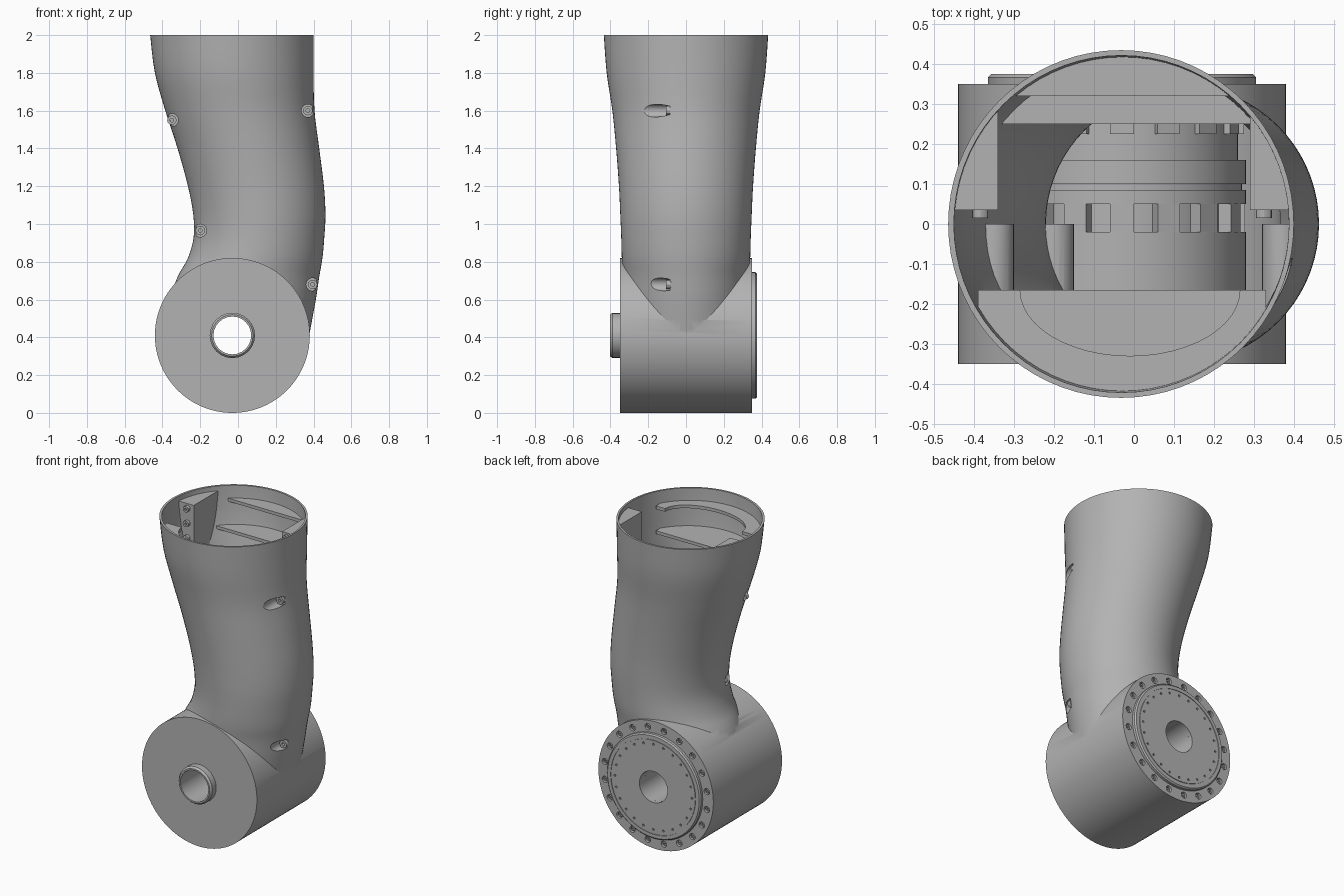
import bpy, bmesh
from math import sin, cos, pi, radians
from mathutils import Matrix

if "Cube" in bpy.data.objects:
    bpy.data.objects.remove(bpy.data.objects["Cube"], do_unlink=True)

grey = bpy.data.materials.new("plain_grey")
grey.use_nodes = True
grey.diffuse_color = (0.45, 0.45, 0.45, 1)
grey.node_tree.nodes["Principled BSDF"].inputs["Base Color"].default_value = (0.45, 0.45, 0.45, 1)

AX, AZ = -0.03, 0.41   # drum axis, running along y
parts = []


def make(name, bm):
    bmesh.ops.recalc_face_normals(bm, faces=bm.faces)
    mesh = bpy.data.meshes.new(name)
    bm.to_mesh(mesh)
    bm.free()
    obj = bpy.data.objects.new(name, mesh)
    bpy.context.collection.objects.link(obj)
    parts.append(obj)
    return obj


def drop(*objs):
    for o in objs:
        parts.remove(o)
        bpy.data.objects.remove(o, do_unlink=True)


def boolean(obj, other, op="DIFFERENCE", keep=False):
    mod = obj.modifiers.new("cut", "BOOLEAN")
    mod.operation, mod.object, mod.solver = op, other, "EXACT"
    bpy.context.view_layer.update()
    graph = bpy.context.evaluated_depsgraph_get()
    mesh = bpy.data.meshes.new_from_object(obj.evaluated_get(graph))
    obj.modifiers.clear()
    obj.data = mesh
    if not keep:
        drop(other)


def rods(name, spots, r, y0, y1, segs=24):
    """Solid cylinders along y at the given x, z spots."""
    bm = bmesh.new()
    for x, z in spots:
        m = Matrix.Translation((x, (y0 + y1) / 2, z)) @ Matrix.Rotation(pi / 2, 4, "X")
        bmesh.ops.create_cone(bm, cap_ends=True, segments=segs, radius1=r,
                              radius2=r, depth=y1 - y0, matrix=m)
    return make(name, bm)


def lathe(name, profile, spots=((AX, AZ),), segs=64):
    """Closed (radius, y) profile turned about y axes at the spots."""
    bm = bmesh.new()
    for x, z in spots:
        rings = [[bm.verts.new((x + r * cos(2 * pi * i / segs), y, z + r * sin(2 * pi * i / segs)))
                  for r, y in profile] for i in range(segs)]
        n = len(profile)
        for i in range(segs):
            a, b = rings[i], rings[(i + 1) % segs]
            for k in range(n):
                j = (k + 1) % n
                bm.faces.new((a[k], a[j], b[j], b[k]))
    return make(name, bm)


def box(name, x0, x1, y0, y1, z0, z1):
    bm = bmesh.new()
    bmesh.ops.create_cube(bm, size=1)
    bmesh.ops.scale(bm, vec=(x1 - x0, y1 - y0, z1 - z0), verts=bm.verts)
    bmesh.ops.translate(bm, vec=((x0 + x1) / 2, (y0 + y1) / 2, (z0 + z1) / 2), verts=bm.verts)
    return make(name, bm)


def circle(r, count, phase=0.0):
    return [(AX + r * cos(2 * pi * (i + phase) / count),
             AZ + r * sin(2 * pi * (i + phase) / count)) for i in range(count)]


# Limb sections: height, -x edge, +x edge, half depth
SECTIONS = [(0.4, -.40, .375, .33), (0.6, -.36, .412, .335), (0.72, -.32, .43, .335),
            (0.82, -.265, .447, .34), (0.93, -.235, .457, .343), (1.05, -.237, .463, .348),
            (1.2, -.265, .455, .355), (1.4, -.32, .43, .37), (1.6, -.385, .405, .39),
            (1.8, -.44, .40, .42), (2.0, -.465, .40, .435)]


def smooth_sections(steps=4):
    out = []
    s = [SECTIONS[0]] + SECTIONS + [SECTIONS[-1]]
    for i in range(1, len(s) - 2):
        for k in range(steps):
            t = k / steps
            out.append([.5 * (2 * b + (c - a) * t + (2 * a - 5 * b + 4 * c - d) * t * t
                              + (3 * b - a - 3 * c + d) * t ** 3)
                        for a, b, c, d in zip(*s[i - 1:i + 3])])
    return out + [list(SECTIONS[-1])]


def limb(name, inset=0.0, top=2.0, segs=72):
    bm = bmesh.new()
    rows = smooth_sections()
    rows[-1][0] = top
    rings = []
    for z, x0, x1, h in rows:
        cx, rx = (x0 + x1) / 2, (x1 - x0) / 2 - inset
        rings.append([bm.verts.new((cx + rx * cos(2 * pi * i / segs),
                                    (h - inset) * sin(2 * pi * i / segs), z)) for i in range(segs)])
    for a, b in zip(rings, rings[1:]):
        for i in range(segs):
            j = (i + 1) % segs
            bm.faces.new((a[i], a[j], b[j], b[i]))
    bm.faces.new(rings[0])
    bm.faces.new(rings[-1])
    return make(name, bm)


# Hollow shell: limb joined to drum, with screw pockets opening to the front
pockets = [(.37, 1.6), (.395, .68), (-.35, 1.55), (-.2, .965)]
shell = limb("limb_shell")
boolean(shell, rods("drum", [(AX, AZ)], .41, -.35, .35, 96), "UNION")
hollow = limb("hollow", .012, 2.05)
boolean(hollow, rods("pocket_wall", pockets, .05, -.6, 0))
boolean(shell, hollow)
boolean(shell, rods("drum_hollow", [(AX, AZ)], .395, -.31, .31, 96))
boolean(shell, rods("pocket", pockets, .034, -.7, -.085))
boolean(shell, rods("axle_hole", [(AX, AZ)], .1, -.5, .5, 48))
rim_spots = circle(.368, 20, .5)
boolean(shell, rods("rim_hole", rim_spots, .02, .332, .5, 16))
lathe("pocket_screws", [(.01, -.08), (.025, -.08), (.025, -.105), (.01, -.105)], pockets, 12)
lathe("rim_screws", [(.006, .33), (.014, .33), (.014, .342), (.006, .342)], rim_spots, 8)

# Front boss and back cover
lathe("front_boss", [(.1, -.34), (.12, -.34), (.12, -.39), (.11, -.402), (.1, -.402)], segs=24)
cover = lathe("back_cover", [(.1, .34), (.335, .34), (.335, .367), (.327, .375), (.305, .375),
                             (.305, .371), (.299, .371), (.299, .375), (.1, .375)])
boolean(cover, rods("cover_hole", circle(.275, 24), .007, .36, .4, 8))

# Joint drive inside the drum, with toothed rings
lathe("drive_core", [(.1, -.32), (.31, -.32), (.31, -.02), (.275, -.02), (.275, .05), (.31, .05),
                     (.31, .085), (.3, .085), (.3, .1), (.31, .1), (.31, .16), (.29, .16),
                     (.29, .32), (.1, .32)])


def teeth(name, r, y0, y1, count=16):
    bm = bmesh.new()
    for i in range(count):
        m = (Matrix.Translation((AX, (y0 + y1) / 2, AZ)) @ Matrix.Rotation(2 * pi * i / count, 4, "Y")
             @ Matrix.Translation((0, 0, r - .02)) @ Matrix.Diagonal((.06, y1 - y0, .04, 1)))
        bmesh.ops.create_cube(bm, size=1, matrix=m)
    return make(name, bm)


teeth("drive_teeth", .308, -.025, .055)
teeth("rear_teeth", .305, .225, .25)

# Ribs and brackets under the open top, trimmed to the limb wall
liner = limb("liner", .006, 2.05)
front_rib = box("front_upper_rib", -.39, .33, -.6, -.165, 1.9, 1.92)
bm = bmesh.new()
bmesh.ops.create_cone(bm, cap_ends=True, segments=48, radius1=1, radius2=1, depth=1,
                      matrix=Matrix.Translation((-.01, -.165, 1.91)) @ Matrix.Diagonal((.275, .165, .2, 1)))
boolean(front_rib, make("rib_opening", bm))
inner_parts = [front_rib,
               box("front_lower_rib", -.39, .33, -.6, -.165, 1.74, 1.76),
               box("back_upper_rib", -.33, .29, .32, .6, 1.9, 1.92),
               box("back_lower_rib", -.33, .29, .25, .6, 1.74, 1.76),
               box("right_bracket", -.6, -.34, .035, .30, 1.45, 1.97),
               box("left_bracket", .29, .6, .035, .30, 1.45, 1.97)]
for part in inner_parts:
    boolean(part, liner, "INTERSECT", keep=True)
drop(liner)
lathe("bracket_screws", [(.007, .04), (.02, .04), (.02, .015), (.007, .015)],
      [(x, z) for x in (-.385, .325) for z in (1.94, 1.845, 1.75)], 12)

# Colour and shading
bpy.ops.object.select_all(action="DESELECT")
for obj in parts:
    obj.data.materials.clear()
    obj.data.materials.append(grey)
    for poly in obj.data.polygons:
        poly.material_index = 0
    obj.select_set(True)
bpy.context.view_layer.objects.active = shell
bpy.ops.object.shade_smooth_by_angle(angle=radians(30))
